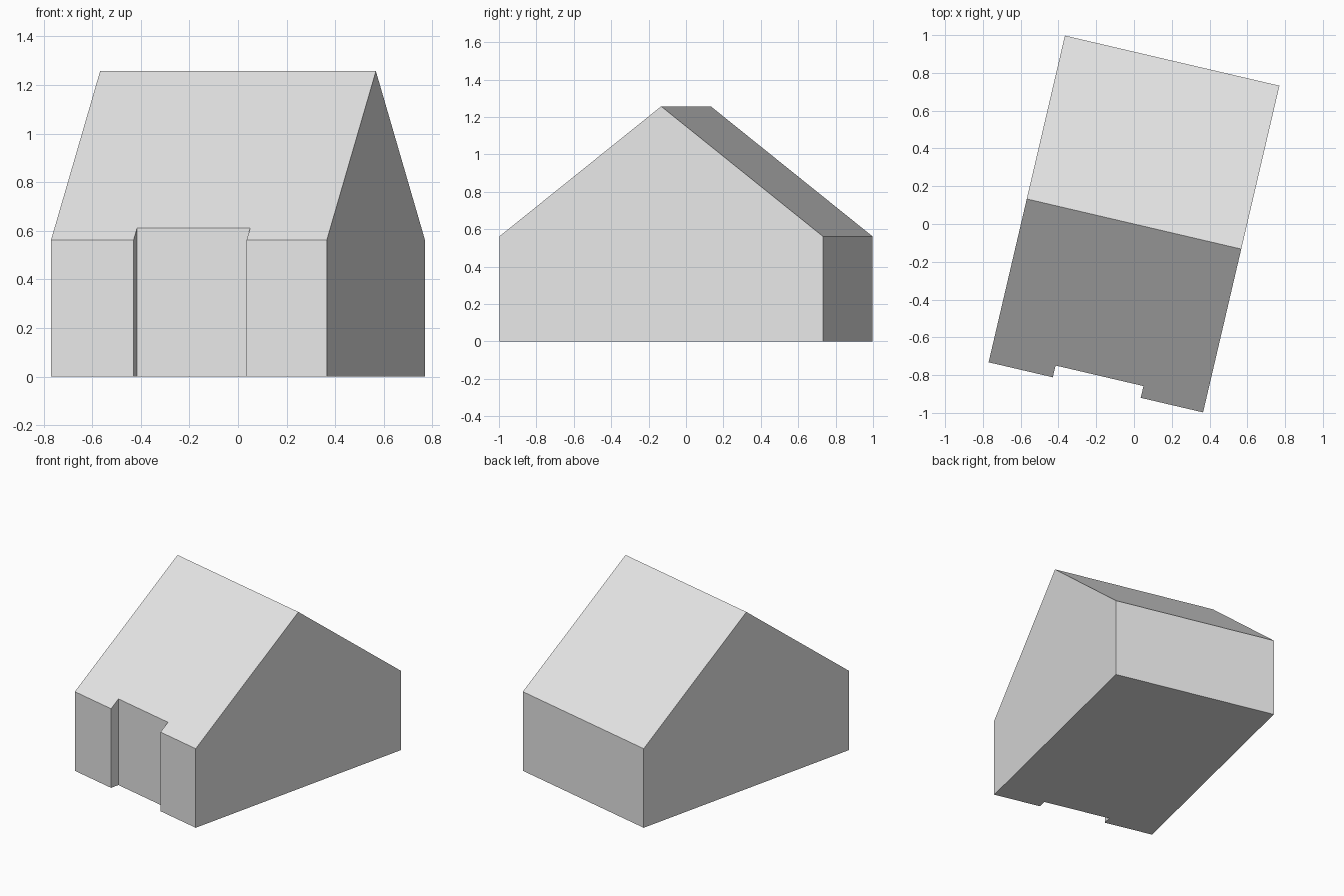
import bpy
import bmesh
from math import radians
from mathutils import Matrix

cube = bpy.data.objects.get("Cube")
if cube:
    bpy.data.objects.remove(cube, do_unlink=True)

HALF_W, HALF_D = 0.583, 0.888      # plan size before turning
EAVES, RIDGE = 0.562, 1.257
NOTCH_L, NOTCH_R, NOTCH_DEPTH = -0.234, 0.244, 0.064
TURN = Matrix.Rotation(radians(-13.15), 4, "Z")

# Single plain wall and roof colour
grey = bpy.data.materials.new("light grey")
grey.use_nodes = True
colour = (0.8, 0.8, 0.8, 1)
grey.diffuse_color = colour
grey.node_tree.nodes["Principled BSDF"].inputs["Base Color"].default_value = colour


def roof_z(y):
    return RIDGE - (RIDGE - EAVES) * abs(y) / HALF_D


# Front edge steps back at the entrance recess
inner = -HALF_D + NOTCH_DEPTH
front = [(-HALF_W, -HALF_D), (NOTCH_L, -HALF_D), (NOTCH_L, inner),
         (NOTCH_R, inner), (NOTCH_R, -HALF_D), (HALF_W, -HALF_D)]
back = [(HALF_W, HALF_D), (-HALF_W, HALF_D)]
plan = front + back

bm = bmesh.new()
low = [bm.verts.new((x, y, 0)) for x, y in plan]
top = [bm.verts.new((x, y, roof_z(y))) for x, y in plan]
ridge_left = bm.verts.new((-HALF_W, 0, RIDGE))
ridge_right = bm.verts.new((HALF_W, 0, RIDGE))

# Floor, walls, gables and the two roof slopes
n = len(front)
bm.faces.new(low[::-1])
for i in list(range(n - 1)) + [n]:
    bm.faces.new((low[i], low[i + 1], top[i + 1], top[i]))
bm.faces.new((low[n - 1], low[n], top[n], ridge_right, top[n - 1]))
bm.faces.new((low[-1], low[0], top[0], ridge_left, top[-1]))
bm.faces.new(top[:n] + [ridge_right, ridge_left])
bm.faces.new((ridge_left, ridge_right, top[n], top[-1]))
bmesh.ops.recalc_face_normals(bm, faces=bm.faces)
bm.transform(TURN)

mesh = bpy.data.meshes.new("gabled_house")
bm.to_mesh(mesh)
bm.free()
mesh.materials.append(grey)
house = bpy.data.objects.new("gabled_house", mesh)
bpy.context.collection.objects.link(house)
